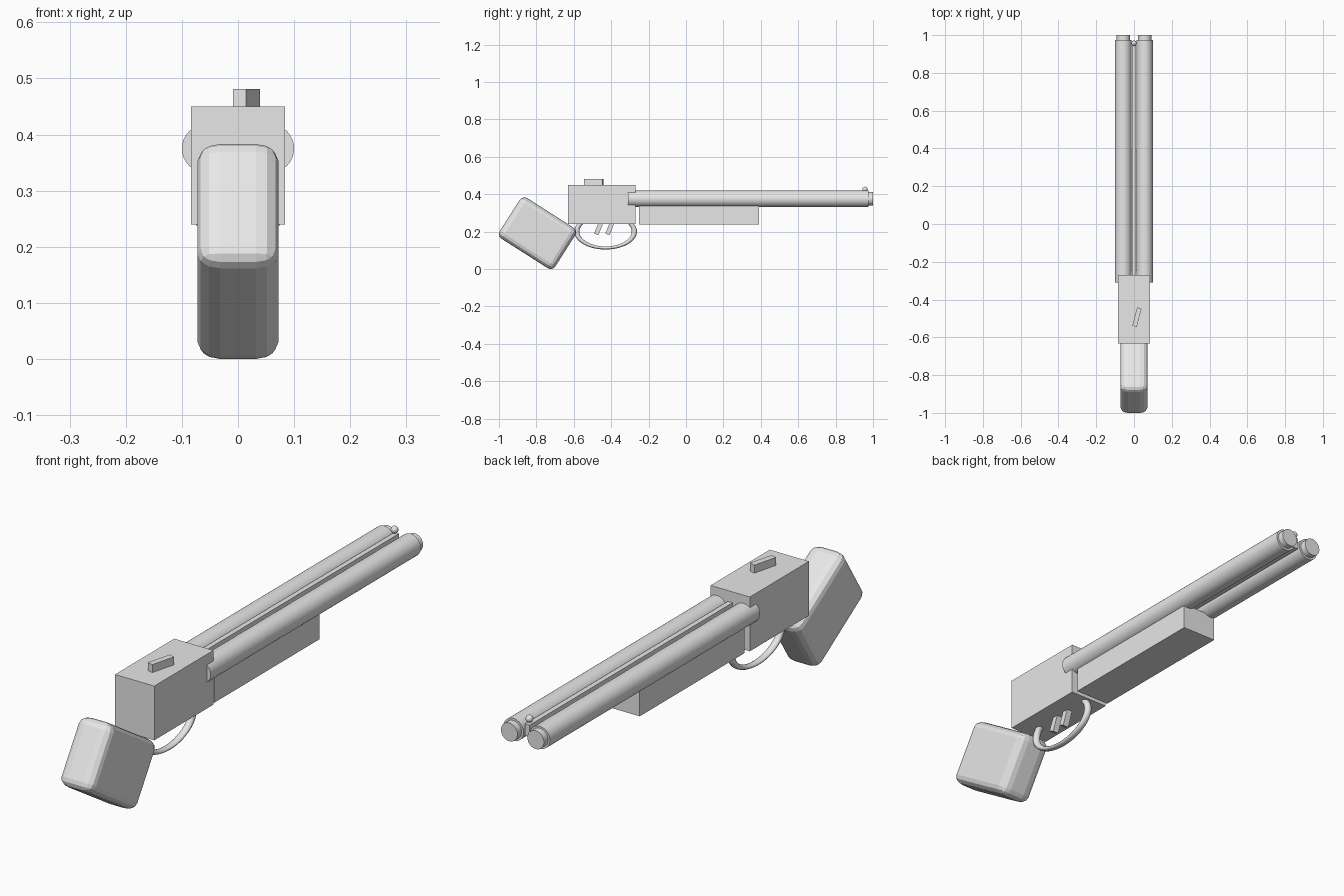
import bpy
import math

old = bpy.data.objects.get("Cube")
if old:
    bpy.data.objects.remove(old, do_unlink=True)

GREY = (0.8, 0.8, 0.8, 1.0)
grey = bpy.data.materials.new("plain grey")
grey.use_nodes = True
grey.diffuse_color = GREY
grey.node_tree.nodes["Principled BSDF"].inputs["Base Color"].default_value = GREY


def finish(name, smooth=False):
    ob = bpy.context.object
    ob.name = name
    ob.data.materials.append(grey)
    if smooth:
        bpy.ops.object.shade_smooth_by_angle(angle=math.radians(35))
    return ob


def box(name, center, size, rot=(0, 0, 0)):
    bpy.ops.mesh.primitive_cube_add(size=1, location=center, rotation=[math.radians(a) for a in rot])
    ob = finish(name)
    ob.scale = size
    return ob


def tube(name, x, z, radius, y0, y1):
    bpy.ops.mesh.primitive_cylinder_add(vertices=32, radius=radius, depth=y1 - y0,
                                        location=(x, (y0 + y1) / 2, z),
                                        rotation=(math.pi / 2, 0, 0))
    return finish(name, True)


# Receiver, fore-end and the angled lever on top
box("receiver", (0, -0.451, 0.345), (0.168, 0.362, 0.21))
box("fore_end", (0, 0.07, 0.29), (0.15, 0.64, 0.104))
box("safety_lever", (0.0155, -0.493, 0.46), (0.024, 0.1, 0.042), (0, 0, -14.5))

# Paired barrels with narrower muzzles
for side, x in (("left", 0.0565), ("right", -0.0565)):
    tube(side + "_barrel", x, 0.375, 0.0435, -0.31, 0.975)
    tube(side + "_muzzle", x, 0.375, 0.0355, 0.95, 1.0)

# Rib between the barrels and the bead sight on it
box("rib", (0, 0.33, 0.385), (0.02, 1.28, 0.046))
bpy.ops.mesh.primitive_uv_sphere_add(segments=16, ring_count=8, radius=0.014,
                                     location=(0, 0.957, 0.426))
finish("bead_sight", True)

# Oval trigger guard
bpy.ops.mesh.primitive_torus_add(major_segments=48, minor_segments=12, major_radius=0.154,
                                 minor_radius=0.014, location=(0, -0.43, 0.2),
                                 rotation=(0, math.pi / 2, 0))
guard = finish("trigger_guard", True)
guard.scale = (0.57, 1, 1)

# Two slanted triggers
for name, y in (("rear_trigger", -0.466), ("front_trigger", -0.406)):
    box(name, (0, y, 0.22), (0.025, 0.024, 0.075), (-22, 0, 0))

# Rounded, tilted stock
stock = box("stock", (0, -0.794, 0.1915), (0.108, 0.352, 0.257), (-32.5, 0, 0))
bpy.ops.object.transform_apply(location=False, rotation=False, scale=True)
bevel = stock.modifiers.new("rounded edges", "BEVEL")
bevel.width = 0.03
bevel.segments = 3
stock.scale.x = 1.333
